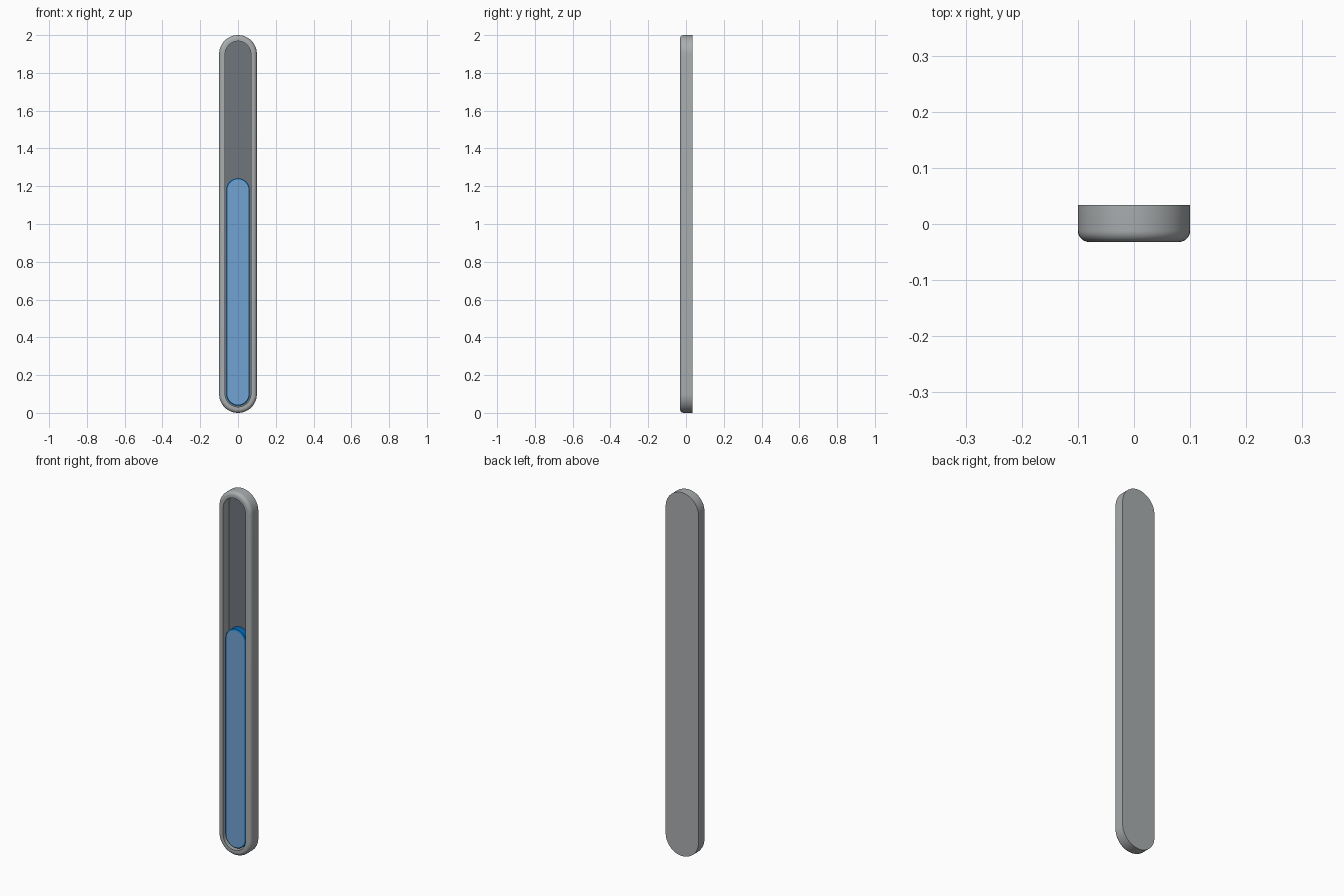
import bpy
import bmesh
from math import cos, sin, pi

cube = bpy.data.objects.get("Cube")
if cube:
    bpy.data.objects.remove(cube)


def material(name, rgb):
    mat = bpy.data.materials.new(name)
    mat.use_nodes = True
    colour = (*rgb, 1)
    mat.diffuse_color = colour
    mat.node_tree.nodes["Principled BSDF"].inputs["Base Color"].default_value = colour
    return mat


GREY = material("frame grey", (0.40, 0.42, 0.43))
DARK = material("slot dark grey", (0.16, 0.18, 0.20))
BLUE = material("deep blue", (0.0, 0.15, 0.48))
LIGHT = material("light blue", (0.17, 0.36, 0.65))


def capsule(radius, low, high, steps=24):
    """Upright rounded outline; low and high are the arc centres."""
    top = [(radius * cos(pi * i / steps), high + radius * sin(pi * i / steps))
           for i in range(steps + 1)]
    bottom = [(-x, low - (z - high)) for x, z in top]
    return top + bottom


def loft(name, sections, low, high, mats, cap_start, cap_end):
    """Skin capsule outlines given as (radius, y), from back to front."""
    bm = bmesh.new()
    rings = [[bm.verts.new((x, y, z)) for x, z in capsule(r, low, high)]
             for r, y in sections]
    for a, b in zip(rings, rings[1:]):
        for i in range(len(a)):
            j = (i + 1) % len(a)
            bm.faces.new((a[i], a[j], b[j], b[i]))
    if cap_start:
        bm.faces.new(rings[0])
    if cap_end:
        bm.faces.new(rings[-1]).material_index = 1
    bmesh.ops.recalc_face_normals(bm, faces=bm.faces)
    mesh = bpy.data.meshes.new(name)
    bm.to_mesh(mesh)
    bm.free()
    for mat in mats:
        mesh.materials.append(mat)
    obj = bpy.data.objects.new(name, mesh)
    bpy.context.collection.objects.link(obj)
    bpy.ops.object.select_all(action='DESELECT')
    obj.select_set(True)
    bpy.context.view_layer.objects.active = obj
    bpy.ops.object.shade_smooth_by_angle(angle=pi / 6)
    return obj


BACK, FRONT, FLOOR = 0.034, -0.032, 0.017
LOW, HIGH = 0.1, 1.9

# Frame: flat back, rounded front rim, slot wall and dark slot floor
EDGE = 0.02
rim = [(0.1 - EDGE + EDGE * cos(t), FRONT + EDGE - EDGE * sin(t))
       for t in (pi / 2 * i / 8 for i in range(9))]
loft("frame", [(0.1, BACK)] + rim + [(0.068, FRONT), (0.068, FLOOR)],
     LOW, HIGH, [GREY, DARK], True, True)

# Sliding bar: deep blue sides with a light blue face
loft("level_bar", [(0.062, FLOOR), (0.062, -0.018), (0.056, -0.022)],
     LOW, 1.18, [BLUE, LIGHT], True, True)
